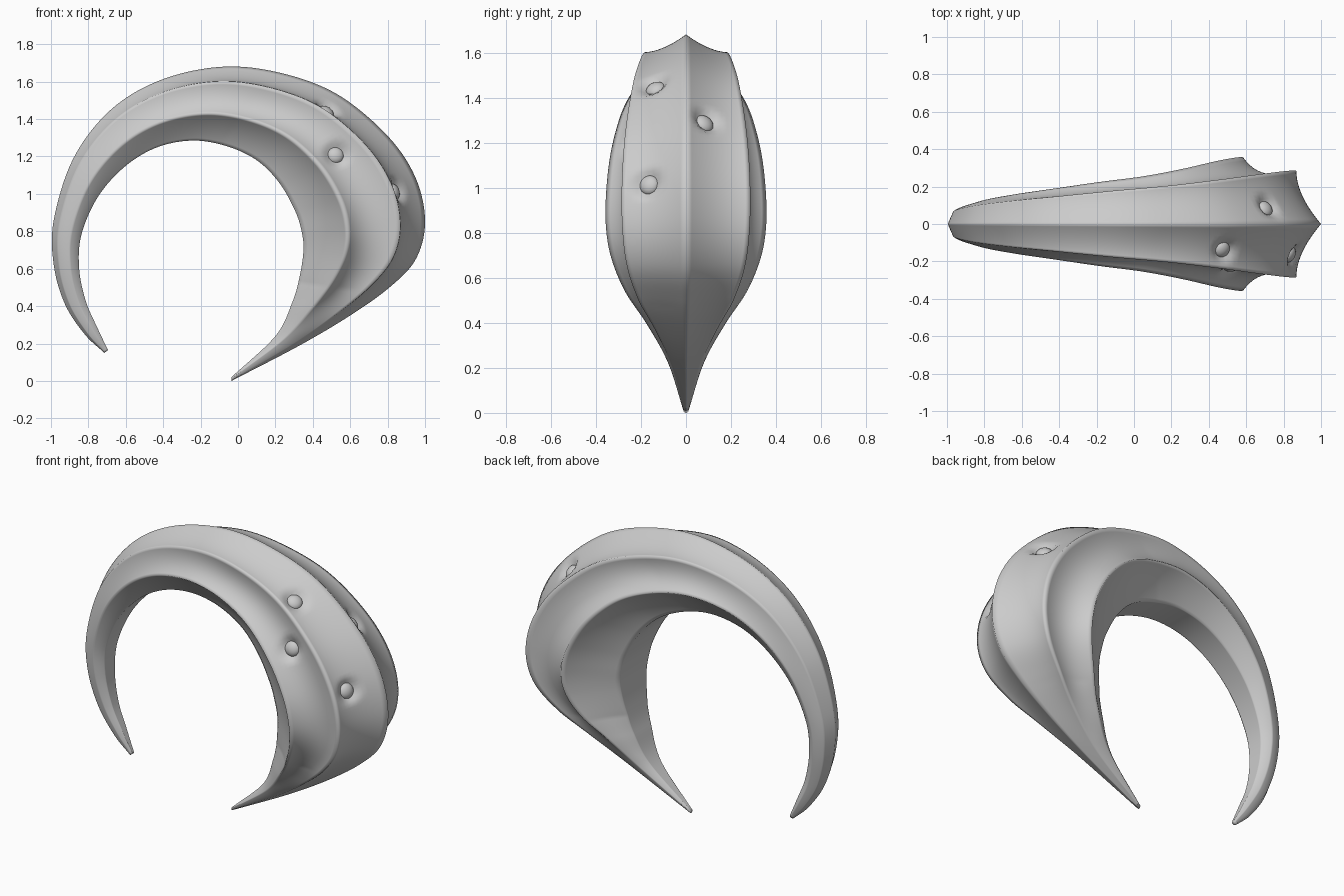
import bpy
import bmesh
from mathutils import Vector

default_cube = bpy.data.objects.get("Cube")
if default_cube:
    bpy.data.objects.remove(default_cube, do_unlink=True)


def make_material(name, value):
    material = bpy.data.materials.new(name)
    material.use_nodes = True
    colour = (value, value, value, 1)
    material.diffuse_color = colour
    material.node_tree.nodes["Principled BSDF"].inputs["Base Color"].default_value = colour
    return material


grey = make_material("pale grey", .6)

# Stations along the horn: outer ridge x, z, inner face x, z, half width
STATIONS = [
    (-.035, 0, -.035, .02, .012),
    (.33, .19, .20, .24, .08),
    (.6, .35, .29, .42, .175),
    (.81, .5, .33, .56, .27),
    (.95, .65, .35, .7, .33),
    (1, .85, .34, .8, .355),
    (.95, 1.085, .305, .91, .355),
    (.8, 1.31, .22, 1.06, .335),
    (.535, 1.53, .1, 1.18, .295),
    (.235, 1.645, -.06, 1.255, .255),
    (-.08, 1.68, -.24, 1.285, .225),
    (-.41, 1.61, -.43, 1.25, .19),
    (-.68, 1.45, -.6, 1.15, .16),
    (-.88, 1.19, -.745, .99, .13),
    (-.985, .86, -.835, .79, .1),
    (-.985, .62, -.85, .61, .08),
    (-.925, .41, -.815, .43, .055),
    (-.82, .25, -.75, .28, .035),
    (-.715, .15, -.695, .165, .012),
]

# Half cross-sections as (depth, width): edges alternate with strip middles.
# The broad part has hollow strips; towards the tips the section is flatter.
BROAD = [(0, 0), (.15, .42), (.2, .8), (.45, .76), (.63, 1), (.8, .65), (1, .38), (1, .19), (1, 0)]
SLIM = [(0, 0), (.1, .38), (.2, .74), (.42, .91), (.66, 1), (.85, .8), (1, .55), (1, .27), (1, 0)]
STRIP_STEPS = 12
RING_STEPS = 12


def catmull_rom(a, b, c, d, t):
    return (b * 2 + (c - a) * t + (a * 2 - b * 5 + c * 4 - d) * t ** 2
            + (b * 3 - a - c * 3 + d) * t ** 3) * .5


def smooth_stations():
    points = [Vector(s) for s in STATIONS]
    points = [points[0] * 2 - points[1]] + points + [points[-1] * 2 - points[-2]]
    rings = []
    for i in range(len(points) - 3):
        for step in range(RING_STEPS):
            rings.append(catmull_rom(*points[i:i + 4], step / RING_STEPS))
    rings.append(points[-2])
    return rings


def cross_section(width):
    slimness = min(1, max(0, (.25 - width) / .15))
    points = [Vector(b).lerp(Vector(s), slimness) for b, s in zip(BROAD, SLIM)]
    half = []
    for a, m, b in zip(points[::2], points[1::2], points[2::2]):
        control = m * 2 - (a + b) / 2
        for step in range(STRIP_STEPS):
            t = step / STRIP_STEPS
            half.append(a * (1 - t) ** 2 + control * 2 * t * (1 - t) + b * t * t)
    half.append(points[-1])
    mirrored = [Vector((p.x, -p.y)) for p in reversed(half[1:-1])]
    return half + mirrored


def finish(bm, name):
    for face in bm.faces:
        face.smooth = True
    mesh = bpy.data.meshes.new(name)
    bm.to_mesh(mesh)
    bm.free()
    mesh.materials.append(grey)
    obj = bpy.data.objects.new(name, mesh)
    bpy.context.collection.objects.link(obj)
    return obj


# Curved horn: loft the section through every station
horn = bmesh.new()
rings = []
for ox, oz, ix, iz, width in smooth_stations():
    outer, inner = Vector((ox, 0, oz)), Vector((ix, 0, iz))
    ring = []
    for p in cross_section(width):
        place = outer.lerp(inner, p.x)
        place.y = p.y * width
        ring.append(horn.verts.new(place))
    rings.append(ring)
for first, second in zip(rings, rings[1:]):
    for k in range(len(first)):
        j = (k + 1) % len(first)
        horn.faces.new((first[k], first[j], second[j], second[k]))
horn.faces.new(rings[0])
horn.faces.new(rings[-1])
bmesh.ops.recalc_face_normals(horn, faces=horn.faces)
horn.normal_update()

# Studs: each sits in a shallow dimple pressed into the horn
STUD_SPOTS = [(.54, -.28, 1.22), (.87, -.175, 1.03), (.71, .1, 1.28), (.48, -.125, 1.43)]
DIMPLE = .085
seats = []
for spot in STUD_SPOTS:
    nearest = min(horn.verts, key=lambda v: (v.co - Vector(spot)).length)
    seats.append((nearest.co.copy(), nearest.normal.copy()))
for centre, normal in seats:
    for v in horn.verts:
        distance = (v.co - centre).length
        if distance < DIMPLE:
            v.co -= normal * .04 * (1 - (distance / DIMPLE) ** 2) ** 2
finish(horn, "curved_horn")

for number, (centre, normal) in enumerate(seats, 1):
    stud = bmesh.new()
    bmesh.ops.create_uvsphere(stud, u_segments=24, v_segments=12, radius=.045)
    bmesh.ops.scale(stud, vec=(1, 1, .65), verts=stud.verts)
    obj = finish(stud, f"stud_{number}")
    obj.location = centre - normal * .03
    obj.rotation_euler = normal.to_track_quat('Z', 'Y').to_euler()
